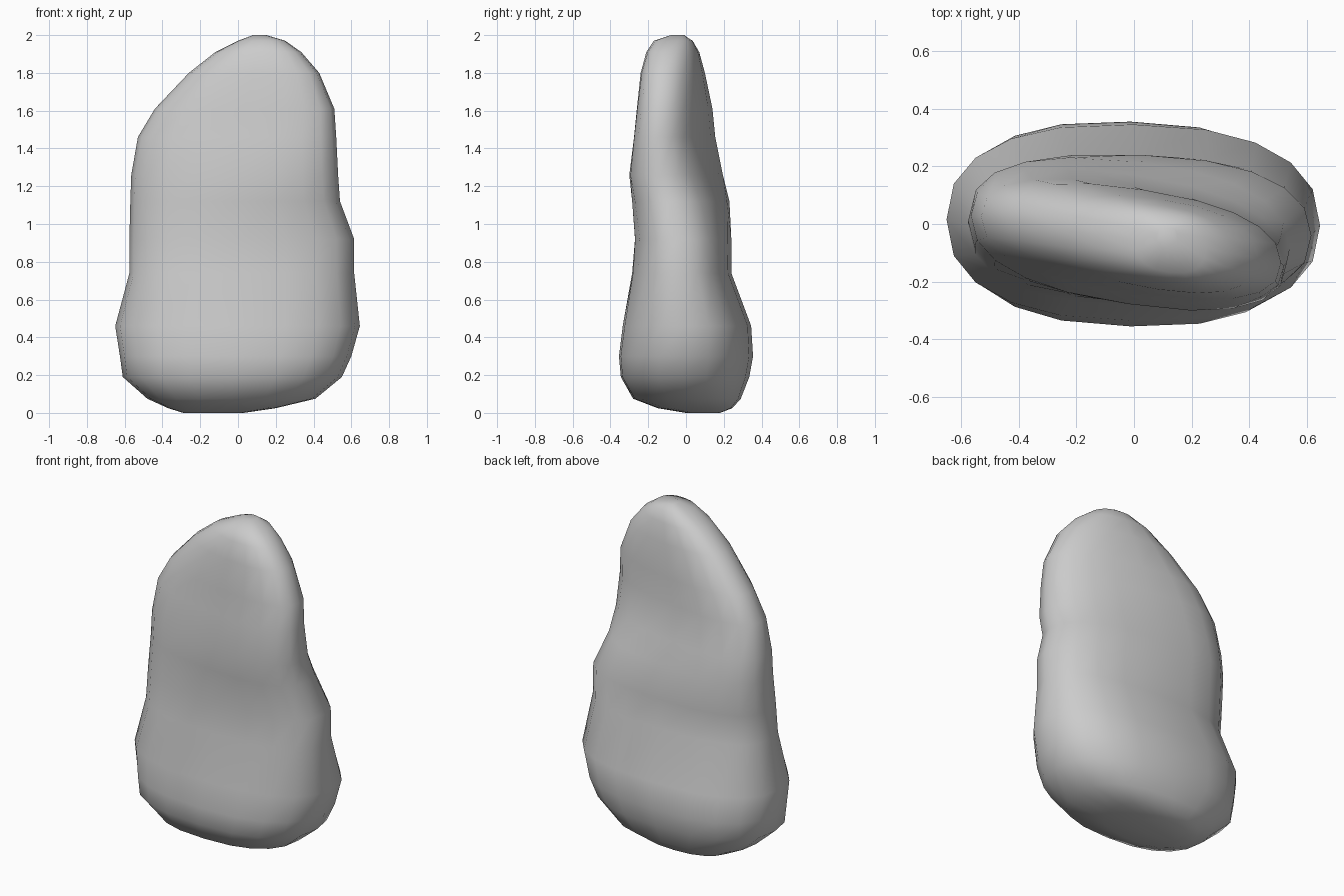
import bpy, bmesh
from math import cos, sin, tau, copysign

if "Cube" in bpy.data.objects:
    bpy.data.objects.remove(bpy.data.objects["Cube"])

SEG = 20
# Cross-sections: z, left x, right x, front y, back y, skew (turns the slab's ends)
RINGS = [
    (0.00, -0.29, 0.03, 0.00, 0.18, 0.00),
    (0.025, -0.37, 0.20, -0.15, 0.245, 0.00),
    (0.075, -0.48, 0.41, -0.28, 0.29, 0.02),
    (0.19, -0.61, 0.55, -0.345, 0.335, 0.04),
    (0.30, -0.625, 0.60, -0.355, 0.355, 0.04),
    (0.46, -0.65, 0.645, -0.335, 0.345, 0.03),
    (0.74, -0.575, 0.615, -0.285, 0.24, 0.06),
    (0.92, -0.575, 0.615, -0.27, 0.24, 0.10),
    (1.12, -0.57, 0.54, -0.285, 0.23, 0.24),
    (1.26, -0.565, 0.53, -0.30, 0.195, 0.36),
    (1.46, -0.53, 0.52, -0.275, 0.155, 0.45),
    (1.61, -0.44, 0.51, -0.26, 0.14, 0.42),
    (1.80, -0.26, 0.43, -0.24, 0.10, 0.32),
    (1.91, -0.12, 0.335, -0.21, 0.07, 0.25),
    (1.97, 0.00, 0.25, -0.17, 0.035, 0.15),
    (2.00, 0.08, 0.15, -0.08, -0.01, 0.00),
]


def spow(v, p):
    return copysign(abs(v) ** p, v)


def section(left, right, front, back, skew):
    """Rounded-box outline, skewed, then fitted to the given extents."""
    us, vs = [], []
    for i in range(SEG):
        a = tau * i / SEG
        u = spow(cos(a), 0.8)
        us.append(u)
        vs.append(spow(sin(a), 0.85) - skew * u)
    lo, hi = min(vs), max(vs)
    return [((left + right) / 2 + u * (right - left) / 2,
             front + (v - lo) / (hi - lo) * (back - front))
            for u, v in zip(us, vs)]


# Loft the stone through its rings and cap both ends
bm = bmesh.new()
loops = [[bm.verts.new((x, y, z)) for x, y in section(*dims)]
         for z, *dims in RINGS]
for a, b in zip(loops, loops[1:]):
    for i in range(SEG):
        j = (i + 1) % SEG
        bm.faces.new((a[i], a[j], b[j], b[i]))
bm.faces.new(loops[0][::-1])
bm.faces.new(loops[-1])
for f in bm.faces:
    f.smooth = True
bmesh.ops.recalc_face_normals(bm, faces=bm.faces)

mesh = bpy.data.meshes.new("standing_stone")
bm.to_mesh(mesh)
bm.free()
stone = bpy.data.objects.new("standing_stone", mesh)
bpy.context.collection.objects.link(stone)
